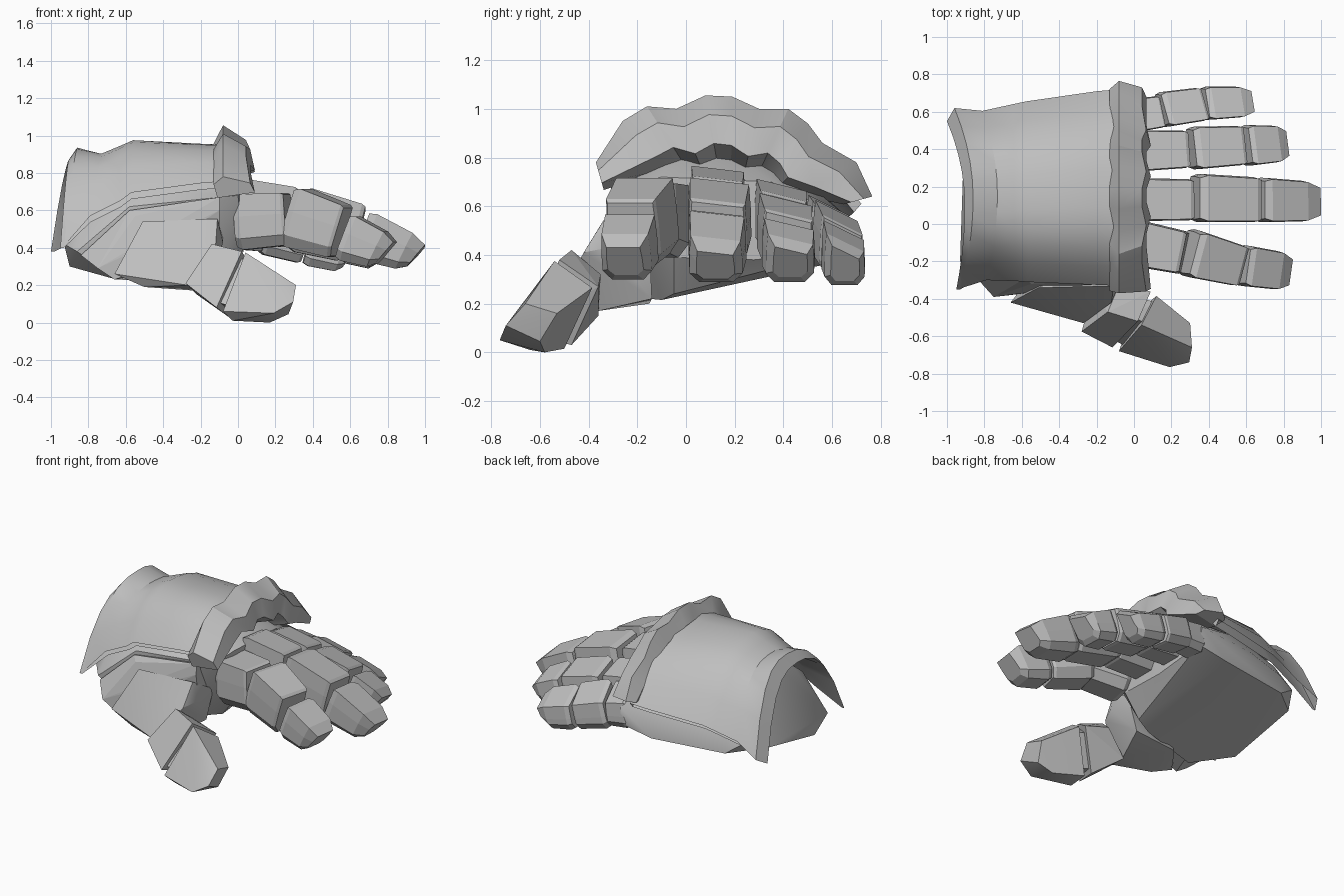
import bpy, bmesh, math
from mathutils import Vector

grey = bpy.data.materials.new("armour_grey")
grey.diffuse_color = (0.52, 0.52, 0.52, 1)


def finish(name, bm, smooth=None):
    bmesh.ops.recalc_face_normals(bm, faces=bm.faces)
    me = bpy.data.meshes.new(name)
    bm.to_mesh(me)
    bm.free()
    ob = bpy.data.objects.new(name, me)
    bpy.context.collection.objects.link(ob)
    me.materials.append(grey)
    if smooth:
        bpy.ops.object.select_all(action='DESELECT')
        ob.select_set(True)
        bpy.context.view_layer.objects.active = ob
        bpy.ops.object.shade_smooth_by_angle(angle=math.radians(smooth))
    return ob


def hull(name, pts, smooth=None):
    """Faceted solid around a few corner points."""
    bm = bmesh.new()
    vs = [bm.verts.new(p) for p in pts]
    bmesh.ops.convex_hull(bm, input=vs)
    bmesh.ops.delete(bm, geom=[v for v in bm.verts if not v.link_faces], context='VERTS')
    bmesh.ops.dissolve_limit(bm, angle_limit=math.radians(5), verts=bm.verts, edges=bm.edges)
    return finish(name, bm, smooth)


def loft(name, rings, closed=True, smooth=None):
    """Skin between rows of points; closed rows get end caps."""
    bm = bmesh.new()
    rows = [[bm.verts.new(p) for p in r] for r in rings]
    n = len(rows[0])
    for a, b in zip(rows, rows[1:]):
        for i in range(n if closed else n - 1):
            j = (i + 1) % n
            bm.faces.new((a[i], a[j], b[j], b[i]))
    if closed:
        bm.faces.new(rows[0])
        bm.faces.new(rows[-1])
    return finish(name, bm, smooth)


# Finger segments: boxy section with a chamfered underside, square to the axis
SECTION = [(-0.47, 0.5), (0.47, 0.5), (0.5, 0.1), (0.5, -0.3), (0.32, -0.5),
           (-0.32, -0.5), (-0.5, -0.3), (-0.5, 0.1)]


def segment(name, slope, p0, p1, w0, h0, w1, h1, tip=False):
    p0, p1 = Vector(p0), Vector(p1)
    d = (p1 - p0).normalized()
    side = Vector((0, 0, 1)).cross(d).normalized()
    up = d.cross(side)

    def ring(t, scale, lean=0):
        m, w, h = p0.lerp(p1, t), (w0 + (w1 - w0) * t) * scale, (h0 + (h1 - h0) * t) * scale
        # the upper half of the section slopes towards the little finger
        return [m + side * u * w + up * (v * h - (slope * u * w if v > 0 else 0))
                + d * lean * (v - 0.5) for u, v in SECTION]
    steps = [(0, 0.88), (0.12, 1)]
    steps += [(0.75, 1, 0.02), (1, 0.74, 0.05)] if tip else [(0.94, 1), (1, 0.93)]
    loft(name, [ring(*st) for st in steps])


# slope, then start, end, start width, start height, end width, end height per segment
fingers = {
    "index": (0, [((0.0, -0.10, 0.535), (0.27, -0.155, 0.555), 0.25, 0.30, 0.23, 0.28),
                  ((0.285, -0.15, 0.57), (0.55, -0.22, 0.485), 0.26, 0.33, 0.22, 0.29),
                  ((0.57, -0.22, 0.46), (0.815, -0.255, 0.365), 0.22, 0.26, 0.20, 0.19)]),
    "middle": (0.12, [((0.0, 0.13, 0.60), (0.31, 0.13, 0.57), 0.23, 0.32, 0.22, 0.28),
                      ((0.32, 0.14, 0.57), (0.65, 0.13, 0.485), 0.26, 0.30, 0.24, 0.27),
                      ((0.66, 0.13, 0.465), (0.975, 0.12, 0.345), 0.24, 0.26, 0.21, 0.18)]),
    "ring": (0.25, [((0.0, 0.39, 0.56), (0.28, 0.40, 0.52), 0.22, 0.27, 0.20, 0.24),
                    ((0.30, 0.405, 0.51), (0.57, 0.42, 0.445), 0.23, 0.26, 0.21, 0.24),
                    ((0.59, 0.42, 0.43), (0.80, 0.43, 0.355), 0.22, 0.23, 0.19, 0.18)]),
    "little": (0.5, [((0.0, 0.58, 0.50), (0.14, 0.60, 0.48), 0.18, 0.22, 0.17, 0.20),
                     ((0.14, 0.61, 0.48), (0.355, 0.64, 0.42), 0.19, 0.23, 0.18, 0.21),
                     ((0.37, 0.645, 0.41), (0.62, 0.655, 0.345), 0.18, 0.21, 0.16, 0.18)]),
}
for name, (slope, segs) in fingers.items():
    for k, (part, s) in enumerate(zip(("base", "middle", "tip"), segs)):
        segment(f"{name}_finger_{part}", slope, *s, tip=k == 2)

# Palm and wrist block, sloping up to the finger roots, domed under the back plate
palm = [
    (-0.93, -0.20, 0.42), (-0.90, -0.10, 0.30), (-0.91, 0.40, 0.41), (-0.86, -0.28, 0.38),
    (-0.65, -0.25, 0.23), (-0.20, -0.10, 0.215), (-0.08, -0.05, 0.24),
    (0.03, -0.05, 0.39), (0.03, 0.28, 0.38), (0.03, 0.66, 0.42), (-0.20, 0.66, 0.38),
    (-0.70, 0.58, 0.38), (-0.84, 0.52, 0.48), (-0.15, 0.35, 0.31),
    (-0.58, -0.27, 0.62), (0.0, -0.26, 0.68), (0.02, 0.68, 0.54), (-0.70, 0.56, 0.52),
    (0.04, -0.10, 0.72), (0.04, 0.35, 0.70)]
for x, y0, y1, z0, z1, top in ((-0.80, -0.24, 0.52, 0.50, 0.48, 0.82),
                               (-0.45, -0.22, 0.58, 0.70, 0.58, 0.88),
                               (-0.12, -0.22, 0.63, 0.72, 0.58, 0.81)):
    for i in range(7):
        t = i / 6
        palm.append((x, y0 + (y1 - y0) * t,
                     z0 + (z1 - z0) * t + (top - (z0 + z1) / 2) * (1 - abs(2 * t - 1) ** 2.4)))
hull("palm", palm, smooth=30)

# Raised rim around the thumb root
hull("thumb_rim", [
    (-0.58, -0.29, 0.60), (-0.10, -0.30, 0.67), (-0.10, -0.31, 0.60), (-0.55, -0.32, 0.57),
    (-0.75, -0.39, 0.29), (-0.66, -0.38, 0.23), (-0.84, -0.29, 0.36),
    (-0.10, -0.10, 0.60), (-0.55, -0.10, 0.55), (-0.60, -0.20, 0.24), (-0.10, -0.28, 0.40)])
# Thumb root
hull("thumb_base", [
    (-0.51, -0.34, 0.54), (-0.11, -0.33, 0.555), (-0.66, -0.42, 0.26), (-0.50, -0.43, 0.19),
    (-0.27, -0.53, 0.20), (-0.12, -0.42, 0.41), (-0.08, -0.32, 0.43),
    (-0.22, -0.36, 0.17), (-0.45, -0.15, 0.20), (-0.14, -0.14, 0.22), (-0.08, -0.15, 0.45)],
    smooth=30)
# Thumb joints
hull("thumb_middle", [
    (-0.14, -0.47, 0.42), (-0.09, -0.35, 0.32), (-0.22, -0.36, 0.15), (-0.28, -0.575, 0.21),
    (0.02, -0.52, 0.38), (0.09, -0.36, 0.27), (-0.05, -0.47, 0.03), (-0.115, -0.66, 0.08)])
hull("thumb_link", [
    (-0.02, -0.49, 0.35), (0.05, -0.40, 0.25), (-0.06, -0.48, 0.07), (-0.11, -0.62, 0.11),
    (0.06, -0.53, 0.33), (0.12, -0.42, 0.24), (0.0, -0.50, 0.06), (-0.05, -0.65, 0.09)])
hull("thumb_tip", [
    (0.04, -0.54, 0.375), (0.12, -0.385, 0.265), (-0.02, -0.50, 0.015), (-0.08, -0.68, 0.06),
    (0.31, -0.66, 0.20), (0.30, -0.53, 0.16), (0.17, -0.58, 0.0), (0.19, -0.765, 0.05),
    (0.295, -0.74, 0.11), (0.27, -0.60, 0.045), (-0.03, -0.64, 0.01)], smooth=25)

# Curved back plate, flaring out at the wrist and turned under at its rim:
# crown x, near x, far x, near (y, z), far (y, z), crown z
stations = [(-0.08, -0.08, -0.08, (-0.33, 0.755), (0.72, 0.61), 0.94),
            (-0.20, -0.20, -0.20, (-0.325, 0.745), (0.71, 0.60), 0.945),
            (-0.56, -0.57, -0.58, (-0.31, 0.695), (0.655, 0.57), 0.967),
            (-0.64, -0.63, -0.65, (-0.305, 0.65), (0.64, 0.55), 0.935),
            (-0.73, -0.79, -0.81, (-0.30, 0.57), (0.605, 0.50), 0.90),
            (-0.86, -0.93, -0.96, (-0.345, 0.41), (0.62, 0.42), 0.935),
            (-0.905, -0.95, -1.0, (-0.35, 0.40), (0.55, 0.38), 0.87)]
N = 10
rows = []
for xm, xa, xb, (y0, z0), (y1, z1), top in stations:
    row = []
    for i in range(N + 1):
        t = i / N
        c = 2 * t - 1
        x = xm + ((xb if c > 0 else xa) - xm) * c * c
        z = z0 + (z1 - z0) * t + (top - (z0 + z1) / 2) * (1 - abs(c) ** 2.7)
        row.append((x, y0 + (y1 - y0) * t, z))
    rows.append(row)
# underside, a little inside the outer skin and open towards the wrist
under = [[(x, y + (0.03 if i < 2 else -0.03 if i > N - 2 else 0), z - 0.035)
          for i, (x, y, z) in enumerate(r)] for r in rows[:5]]
loft("back_plate", rows + [[(x + 0.02, y, z) for x, y, z in rows[-1]]] + under[::-1] + rows[:1],
     closed=False, smooth=30)

# Scalloped knuckle guard swept over the front of the plate
crest = [(-0.37, 0.78), (-0.26, 0.95), (-0.16, 1.01), (-0.04, 1.0), (0.08, 1.055), (0.19, 1.05),
         (0.30, 1.0), (0.42, 1.0), (0.50, 0.94), (0.56, 0.86), (0.70, 0.78), (0.765, 0.64)]
# (x, distance inward from the crest)
profile = [(-0.13, 0.10), (-0.08, 0.0), (0.05, 0.08), (0.075, 0.20), (-0.11, 0.27)]
centre = Vector((0.0, 0.18, 0.48))
rings = []
for i, (y, z) in enumerate(crest):
    p = Vector((0, y, z))
    inward = (centre - p).normalized()
    if i == 0:  # near end hangs down over the side
        inward = Vector((0, 0.12, -0.42))
    elif i == len(crest) - 1:
        inward *= 0.45
    wave = 0.015 * math.cos(i * math.pi / 1.5)
    rings.append([p + inward * d + Vector((x + (wave if x > 0 else 0), 0, 0))
                  for x, d in profile])
loft("knuckle_guard", rings, smooth=28)
